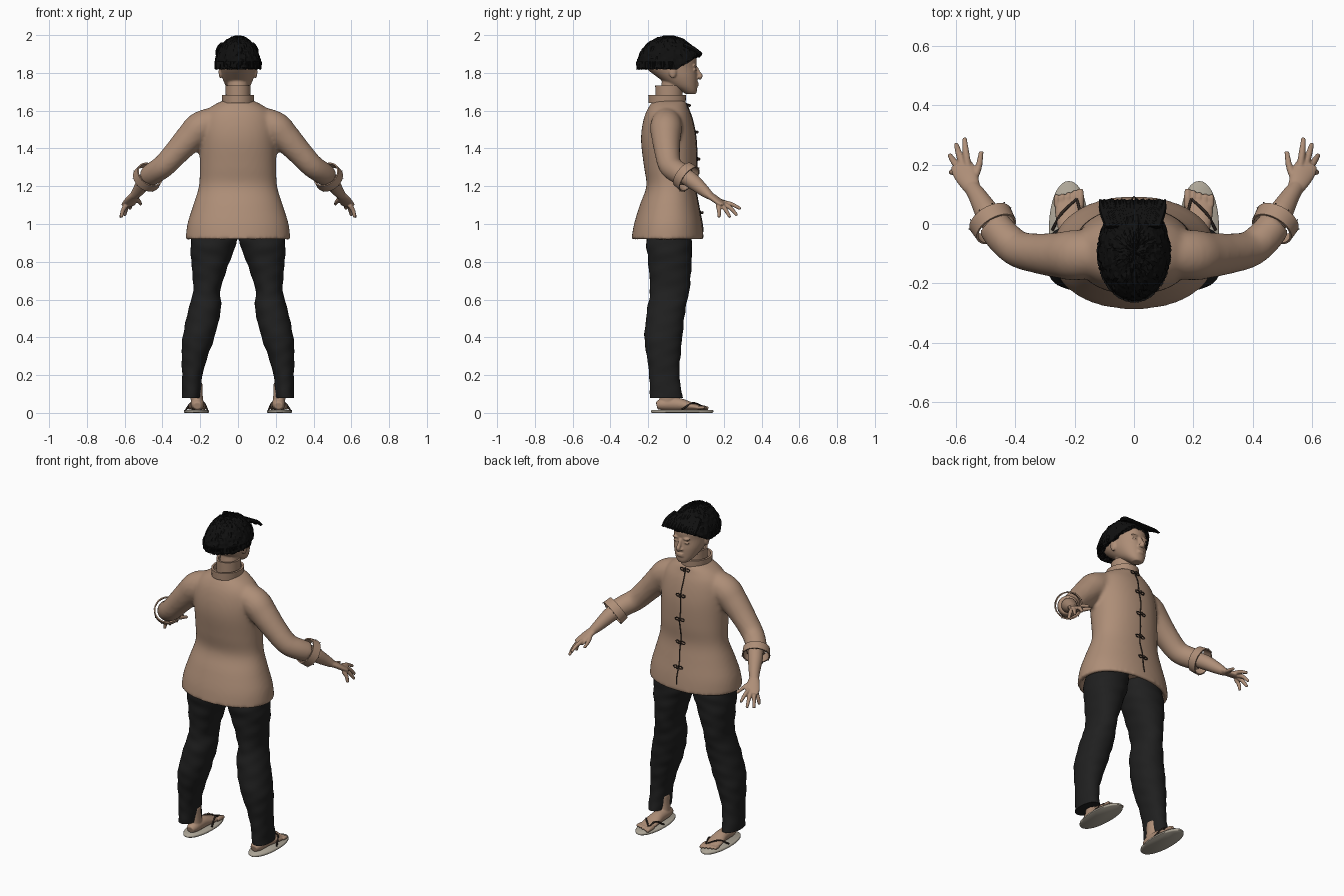
import bpy, bmesh, math, random
from mathutils import Vector

random.seed(4)
if "Cube" in bpy.data.objects:
    bpy.data.objects.remove(bpy.data.objects["Cube"])


def material(name, rgb):
    m = bpy.data.materials.new(name)
    m.use_nodes = True
    m.diffuse_color = (*rgb, 1)
    shader = m.node_tree.nodes["Principled BSDF"]
    shader.inputs["Base Color"].default_value = (*rgb, 1)
    shader.inputs["Roughness"].default_value = 0.8
    return m


TAN = material("warm tan", (0.42, 0.27, 0.185))
CLOTH = material("charcoal cloth", (0.014, 0.014, 0.014))
HAIR = material("black hair", (0.005, 0.005, 0.005))
SOLE = material("pale sole", (0.42, 0.38, 0.31))
TRIM = material("dark trim", (0.03, 0.02, 0.015))


def spline(pts, n):
    """Smooth curve through points; every number of a point is interpolated."""
    p = [tuple(2 * a - b for a, b in zip(pts[0], pts[1])), *pts,
         tuple(2 * a - b for a, b in zip(pts[-1], pts[-2]))]
    out = []
    for i in range(1, len(p) - 2):
        for k in range(n):
            t = k / n
            out.append(tuple(b + t / 2 * (c - a + t * (2 * a - 5 * b + 4 * c - d + t * (3 * (b - c) + d - a)))
                             for a, b, c, d in zip(*p[i - 1:i + 3])))
    return out + [pts[-1]]


def loft(bm, pts, n=4, segs=24, flat=False, power=2.0, wobble=0.0, close=False):
    """Tube of ellipses through (x, y, z, rx, ry); flat keeps rings horizontal."""
    pts = [(*p, p[3]) if len(p) == 4 else p for p in pts]
    pts = spline(pts, n) if n > 1 else pts
    rings = []
    for i, (x, y, z, rx, ry) in enumerate(pts):
        u, v = Vector((1, 0, 0)), Vector((0, 1, 0))
        if not flat:
            t = (Vector(pts[min(i + 1, len(pts) - 1)][:3]) - Vector(pts[max(i - 1, 0)][:3])).normalized()
            u = t.cross((0, 1, 0) if abs(t.z) > 0.9 else (0, 0, 1)).normalized()
            v = u.cross(t)
        ring = []
        for k in range(segs):
            a = 2 * math.pi * k / segs
            c, s = math.cos(a), math.sin(a)
            w = 1 + wobble * (math.sin(z * 55 + 2 * a) + math.sin(z * 83 - 3 * a))
            c, s = (math.copysign(abs(q) ** (2 / power), q) * w for q in (c, s))
            ring.append(bm.verts.new(Vector((x, y, z)) + u * (rx * c) + v * (ry * s)))
        rings.append(ring)
    pairs = list(zip(rings, rings[1:])) + ([(rings[-1], rings[0])] if close else [])
    for a, b in pairs:
        for k in range(segs):
            j = (k + 1) % segs
            bm.faces.new((a[k], a[j], b[j], b[k]))
    if not close:
        bm.faces.new(rings[0])
        bm.faces.new(rings[-1])


def blob(bm, loc, size, segs=16):
    verts = bmesh.ops.create_uvsphere(bm, u_segments=segs, v_segments=segs // 2, radius=1)["verts"]
    for v in verts:
        v.co = Vector(loc) + v.co * Vector(size)
    return verts


def finish(name, bm, mat, voxel=0, relax=4, mirror=False, smooth=True):
    bmesh.ops.recalc_face_normals(bm, faces=bm.faces)
    me = bpy.data.meshes.new(name)
    bm.to_mesh(me)
    bm.free()
    me.materials.append(mat)
    ob = bpy.data.objects.new(name, me)
    bpy.context.collection.objects.link(ob)
    bpy.ops.object.select_all(action="DESELECT")
    bpy.context.view_layer.objects.active = ob
    ob.select_set(True)
    if smooth:
        bpy.ops.object.shade_smooth_by_angle(angle=math.radians(50))
    if voxel:
        r = ob.modifiers.new("Blend", "REMESH")
        r.mode, r.voxel_size, r.use_smooth_shade = "VOXEL", voxel, True
        s = ob.modifiers.new("Relax", "SMOOTH")
        s.factor, s.iterations = 0.5, relax
    if mirror:
        ob.modifiers.new("Mirror", "MIRROR")
    return ob


# Jacket: flared body with hollow hem, blended with both sleeves
body = [(0.915, 0.278, 0.095, -0.29), (1.0, 0.268, 0.085, -0.275), (1.1, 0.237, 0.066, -0.245),
        (1.2, 0.207, 0.05, -0.21), (1.3, 0.203, 0.056, -0.222), (1.42, 0.203, 0.055, -0.237),
        (1.5, 0.2, 0.045, -0.235), (1.57, 0.185, 0.028, -0.22), (1.615, 0.15, 0.01, -0.2),
        (1.645, 0.1, 0.0, -0.18), (1.655, 0.07, -0.01, -0.17)]
rings = spline([(0, (f + b) / 2, z, rx, (f - b) / 2) for z, rx, f, b in body], 4)
bm = bmesh.new()
loft(bm, [(0, -0.097, 0.98, 0.23, 0.15), (0, -0.097, 0.915, 0.255, 0.17)] + rings, n=1, segs=48,
     flat=True, power=2.15)
for s in (1, -1):
    loft(bm, [(s * 0.08, -0.1, 1.56, 0.07), (s * 0.19, -0.105, 1.515, 0.085), (s * 0.25, -0.105, 1.46, 0.078),
              (s * 0.32, -0.1, 1.385, 0.068), (s * 0.39, -0.085, 1.31, 0.062), (s * 0.44, -0.045, 1.275, 0.06),
              (s * 0.475, 0.0, 1.25, 0.057)])
finish("jacket", bm, TAN, 0.011, 7)


def front_y(z):
    """Depth of the jacket front at a height."""
    for a, b in zip(rings, rings[1:]):
        if a[2] <= z <= b[2]:
            t = (z - a[2]) / (b[2] - a[2])
            return a[1] + a[4] + t * (b[1] + b[4] - a[1] - a[4])
    return 0.0


# Front opening and knotted closures
bm = bmesh.new()
loft(bm, [(0.003 * math.sin(i * 1.3), front_y(z) + 0.001, z, 0.0035)
          for i, z in enumerate(0.96 + 0.034 * k for k in range(21))], n=2, segs=6)
finish("front_opening", bm, TRIM)
bm = bmesh.new()
for k in range(5):
    z = 1.06 + 0.142 * k
    y = front_y(z) + 0.004
    blob(bm, (0, y + 0.008, z), (0.008, 0.008, 0.008), 10)
    for s in (1, -1):
        loft(bm, [(s * (0.017 + 0.014 * math.cos(a)), y, z + 0.008 * math.sin(a), 0.003)
                  for a in (2 * math.pi * i / 10 for i in range(10))], n=1, segs=6, close=True)
finish("knot_closures", bm, TRIM)


# Collars and rolled cuffs: open bands with a thick wall
def band(bm, low, high, wall, segs=32):
    def shrink(p):
        return (*p[:3], p[3] - wall, p[4] - wall)
    loft(bm, [low, high, shrink(high), shrink(low)], n=1, segs=segs, flat=True, close=True)


bm = bmesh.new()
band(bm, (0, -0.1, 1.64, 0.083, 0.098), (0, -0.1, 1.683, 0.086, 0.1), 0.012)
band(bm, (0, -0.09, 1.64, 0.064, 0.07), (0, -0.09, 1.733, 0.066, 0.073), 0.01)
finish("collar", bm, TAN)

axis = Vector((0.07, 0.12, -0.09)).normalized()
turn = Vector((0, 0, 1)).rotation_difference(axis)
center = Vector((0.475, 0.0, 1.25))
bm = bmesh.new()
band(bm, (0, 0, -0.024, 0.074, 0.074), (0, 0, 0.024, 0.078, 0.078), 0.007)
for v in bm.verts:
    v.co = center + turn @ v.co
finish("rolled_cuffs", bm, TAN, mirror=True)
bm = bmesh.new()
for k in range(10):
    a = 2 * math.pi * k / 10
    blob(bm, center + turn @ Vector((0.079 * math.cos(a), 0.079 * math.sin(a), 0.026)), (0.003,) * 3, 6)
finish("cuff_stitches", bm, TRIM, mirror=True)

# Forearms and hands
bm = bmesh.new()
loft(bm, [(0.45, -0.03, 1.27, 0.042), (0.49, 0.03, 1.23, 0.042), (0.525, 0.09, 1.18, 0.032),
          (0.548, 0.125, 1.15, 0.026, 0.022)])
loft(bm, [(0.54, 0.11, 1.16, 0.025, 0.02), (0.56, 0.15, 1.135, 0.036, 0.018),
          (0.577, 0.185, 1.11, 0.04, 0.015), (0.585, 0.205, 1.1, 0.034, 0.011)])
fingers = [((0.545, 0.14, 1.14), (0.525, 0.19, 1.12), (0.515, 0.245, 1.105)),
           ((0.56, 0.19, 1.115), (0.567, 0.24, 1.105), (0.572, 0.29, 1.08)),
           ((0.575, 0.19, 1.11), (0.59, 0.235, 1.085), (0.6, 0.27, 1.045)),
           ((0.588, 0.185, 1.105), (0.607, 0.21, 1.075), (0.622, 0.233, 1.035)),
           ((0.592, 0.17, 1.1), (0.61, 0.175, 1.07), (0.618, 0.175, 1.035))]
for path in fingers:
    loft(bm, [(*p, r) for p, r in zip(path, (0.013, 0.0115, 0.008))], segs=12)
finish("hands", bm, TAN, 0.004, 3, mirror=True)

# Head with neck, ears and facial features
bm = bmesh.new()
skull = [(1.688, 0.028, 0.052, 0.0), (1.705, 0.046, 0.058, -0.03), (1.735, 0.067, 0.06, -0.09),
         (1.78, 0.085, 0.06, -0.155), (1.83, 0.095, 0.054, -0.215), (1.88, 0.1, 0.055, -0.23),
         (1.93, 0.088, 0.03, -0.21), (1.965, 0.05, -0.03, -0.15)]
loft(bm, [(0, (f + b) / 2, z, rx, (f - b) / 2) for z, rx, f, b in skull], segs=40, flat=True, power=2.1)
loft(bm, [(0, -0.09, 1.65, 0.055), (0, -0.08, 1.7, 0.055), (0, -0.07, 1.78, 0.055)], flat=True)
loft(bm, [(0, 0.053, 1.83, 0.009), (0, 0.066, 1.8, 0.011), (0, 0.078, 1.782, 0.012), (0, 0.066, 1.77, 0.011)])
for z in (1.745, 1.734):
    blob(bm, (0, 0.058, z), (0.024, 0.011, 0.006))
for s in (1, -1):
    blob(bm, (s * 0.013, 0.064, 1.775), (0.009, 0.011, 0.007))
    blob(bm, (s * 0.035, 0.046, 1.816), (0.017, 0.01, 0.008))
    blob(bm, (s * 0.035, 0.048, 1.838), (0.024, 0.011, 0.006))
    blob(bm, (s * 0.092, -0.07, 1.805), (0.011, 0.02, 0.034))
finish("head", bm, TAN, 0.005, 3)


# Hair: rough cap with a rim that rises to the brow, plus loose strands
def rim(y):
    return 1.82 + 0.065 * min(max((y + 0.05) / 0.11, 0), 1)


bm = bmesh.new()
for v in blob(bm, (0, -0.093, 1.83), (0.122, 0.168, 0.166), 72):
    v.co += Vector((random.uniform(-1, 1), random.uniform(-1, 1), random.uniform(-1, 1))) * 0.004
    if v.co.z < rim(v.co.y):
        v.co.z = rim(v.co.y) + random.uniform(-0.004, 0.012)
for k in range(110):
    a = math.pi * random.uniform(0.95, 2.05)
    x, y = 0.121 * math.cos(a), -0.093 + 0.167 * math.sin(a)
    loft(bm, [(x, y, 1.86, 0.006), (x * 1.02, y, 1.822 + random.uniform(-0.006, 0.006), 0.001)],
         n=1, segs=5)
for k in range(46):
    x = -0.115 + 0.22 * k / 45
    drop = random.uniform(-0.008, 0.008)
    loft(bm, [(x * 0.75, -0.01, 1.95, 0.012), (x * 0.92, 0.045, 1.925, 0.012),
              (x, 0.082 + drop / 2, 1.895 + drop, 0.003)], n=3, segs=6)
finish("hair", bm, HAIR, smooth=False)

# Trousers: wrinkled legs (height, inner x, outer x, front y, back y)
leg = [(1.0, 0.0, 0.22, 0.02, -0.2), (0.9, 0.008, 0.25, 0.03, -0.21), (0.8, 0.045, 0.247, 0.03, -0.2),
       (0.65, 0.093, 0.237, 0.018, -0.19), (0.55, 0.09, 0.262, -0.003, -0.205),
       (0.4, 0.125, 0.293, -0.02, -0.22), (0.3, 0.16, 0.298, -0.03, -0.207),
       (0.2, 0.188, 0.296, -0.035, -0.195), (0.08, 0.2, 0.298, -0.018, -0.19)]
bm = bmesh.new()
loft(bm, [((i + o) / 2, (f + b) / 2, z, (o - i) / 2, (f - b) / 2) for z, i, o, f, b in leg],
     n=10, segs=36, flat=True, power=2.15, wobble=0.012)
finish("trousers", bm, CLOTH, mirror=True)

# Bare feet
bm = bmesh.new()
loft(bm, [(0.225, -0.1, 0.16, 0.036, 0.04), (0.22, -0.1, 0.1, 0.033, 0.04), (0.215, -0.095, 0.04, 0.033, 0.048)],
     flat=True)
loft(bm, [(0.215, -0.155, 0.038, 0.022, 0.02), (0.215, -0.12, 0.045, 0.035, 0.032),
          (0.215, -0.04, 0.045, 0.038, 0.034), (0.218, 0.03, 0.034, 0.047, 0.021),
          (0.22, 0.08, 0.025, 0.044, 0.011)])
for k in range(5):
    x, r = 0.181 + 0.02 * k, 0.013 if k == 0 else 0.0095
    loft(bm, [(x, 0.06, 0.028, r), (x, 0.09, 0.028, r), (x, 0.118 - 0.006 * k, 0.023, r * 0.75)], segs=12)
finish("feet", bm, TAN, 0.004, 3, mirror=True)

# Sandals: oval soles and thong straps
bm = bmesh.new()
loft(bm, [(0.22, -0.02, z, 0.067 - d, 0.165 - d) for z, d in ((0, 0.005), (0.004, 0), (0.012, 0), (0.016, 0.004))],
     n=1, segs=40, flat=True, power=2.1)
finish("sandal_soles", bm, SOLE, mirror=True)
bm = bmesh.new()
for x, mid in ((0.163, 0.18), (0.275, 0.245)):
    loft(bm, [(0.193, 0.085, 0.036, 0.004), (mid, 0.035, 0.052, 0.005), (x, -0.02, 0.018, 0.005)], segs=8)
finish("sandal_straps", bm, TRIM, mirror=True)
